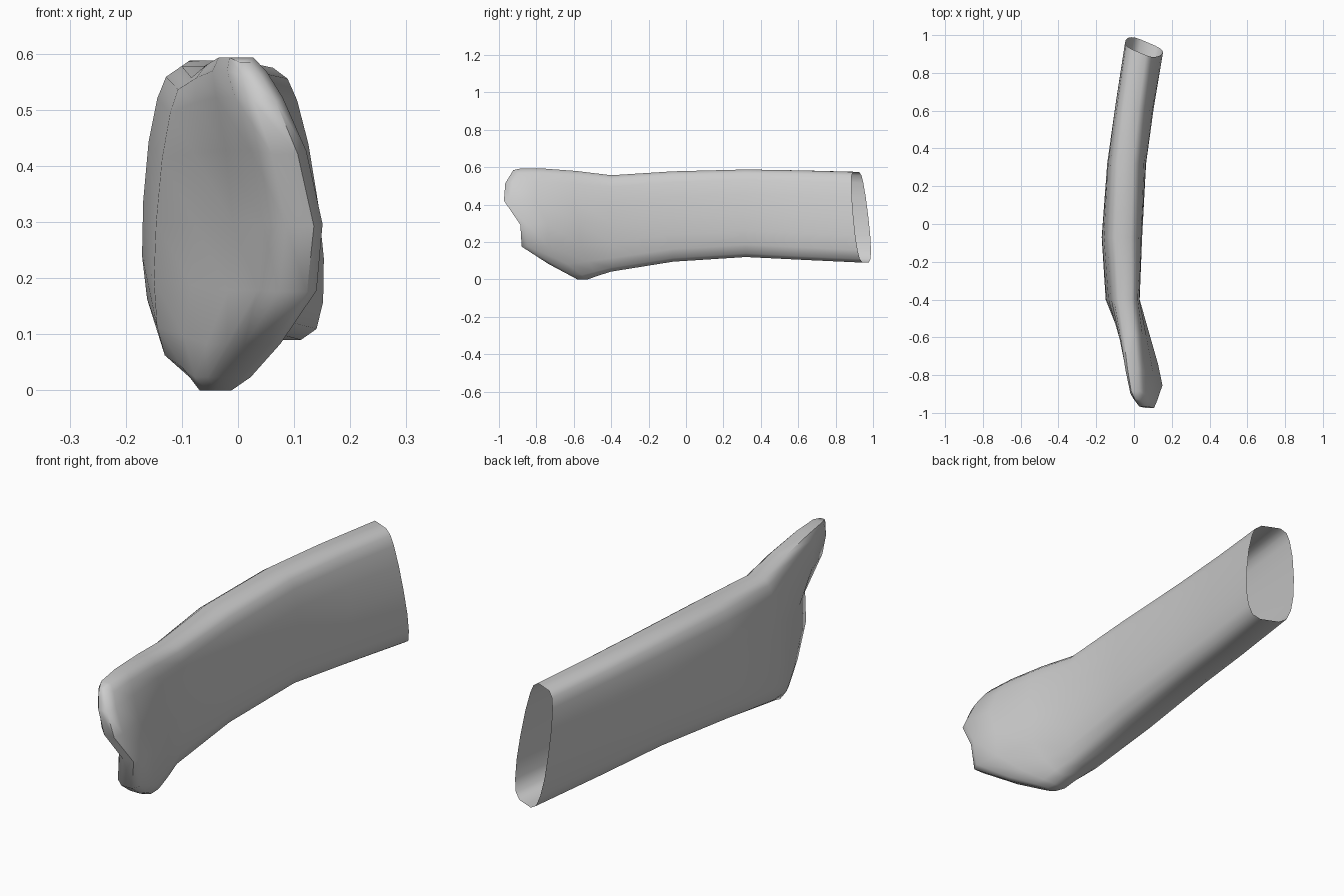
import bpy, bmesh

if "Cube" in bpy.data.objects:
    bpy.data.objects.remove(bpy.data.objects["Cube"])

# half cross-section: (sideways 0..1, height 0..1), bottom to top
HALF = [(0.40, 0.0), (0.72, 0.04), (0.90, 0.14), (1.0, 0.30), (1.0, 0.50),
        (0.93, 0.72), (0.80, 0.88), (0.66, 0.96), (0.40, 1.0)]
RING = [(u, t) for u, t in HALF] + [(-u, t) for u, t in reversed(HALF)]
N, H = len(RING), len(HALF)

# sleeve stations: y, centre x, half width, lean, bottom z, top z, end slant
STATIONS = [
    (0.935, 0.050, 0.093, -0.05, 0.09, 0.575, 1.0),
    (0.62, 0.000, 0.098, -0.03, 0.105, 0.583, 0.3),
    (0.32, -0.040, 0.102, -0.01, 0.12, 0.588, 0.0),
    (-0.07, -0.063, 0.106, 0.01, 0.095, 0.578, 0.0),
    (-0.40, -0.058, 0.088, 0.02, 0.042, 0.557, 0.0),
]
# front edge: z, y, centre x
EDGE = [(0.0, -0.58, -0.03), (0.16, -0.88, 0.095), (0.27, -0.87, 0.115),
        (0.46, -1.0, 0.075), (0.59, -0.92, 0.01)]


def edge_at(z):
    for (z0, y0, x0), (z1, y1, x1) in zip(EDGE, EDGE[1:]):
        if z <= z1:
            k = (z - z0) / (z1 - z0)
            return y0 + k * (y1 - y0), x0 + k * (x1 - x0)
    return EDGE[-1][1:]


bm = bmesh.new()
rings = []
for y, cx, hw, lean, zb, zt, slant in STATIONS:
    rings.append([bm.verts.new((cx + hw * u + lean * (t - 0.5),
                                y - slant * (0.04 * u + 0.025 * (2 * t - 1)),
                                zb + (zt - zb) * t)) for u, t in RING])

# flared front: blend from the last station to the slanted front edge
for f, hw in [(0.35, 0.078), (0.7, 0.068), (0.93, 0.053), (1.0, 0.025)]:
    zb = 0.042 * max(0, 1 - 1.6 * f)
    zt = 0.557 + 0.036 * min(1, 1.8 * f) - (0.008 if f == 1 else 0)
    ring = []
    for u, t in RING:
        z = zb + (zt - zb) * t
        ye, xe = edge_at(z)
        x0 = -0.058 + 0.02 * (t - 0.5)
        ring.append(bm.verts.new((x0 + f * (xe - x0) + hw * u,
                                  -0.40 + f * (ye + 0.40), z)))
    rings.append(ring)

for a, b in zip(rings, rings[1:]):
    for i in range(N):
        j = (i + 1) % N
        bm.faces.new((a[i], a[j], b[j], b[i]))

# close the front, leave the back open
last = rings[-1]
for i in range(H - 1):
    bm.faces.new((last[i], last[i + 1], last[N - 2 - i], last[N - 1 - i]))

bmesh.ops.recalc_face_normals(bm, faces=bm.faces)
mesh = bpy.data.meshes.new("curved_sleeve")
bm.to_mesh(mesh)
bm.free()
obj = bpy.data.objects.new("curved_sleeve", mesh)
bpy.context.collection.objects.link(obj)
bpy.context.view_layer.objects.active = obj
obj.select_set(True)
bpy.ops.object.shade_smooth_by_angle(angle=1.0)
